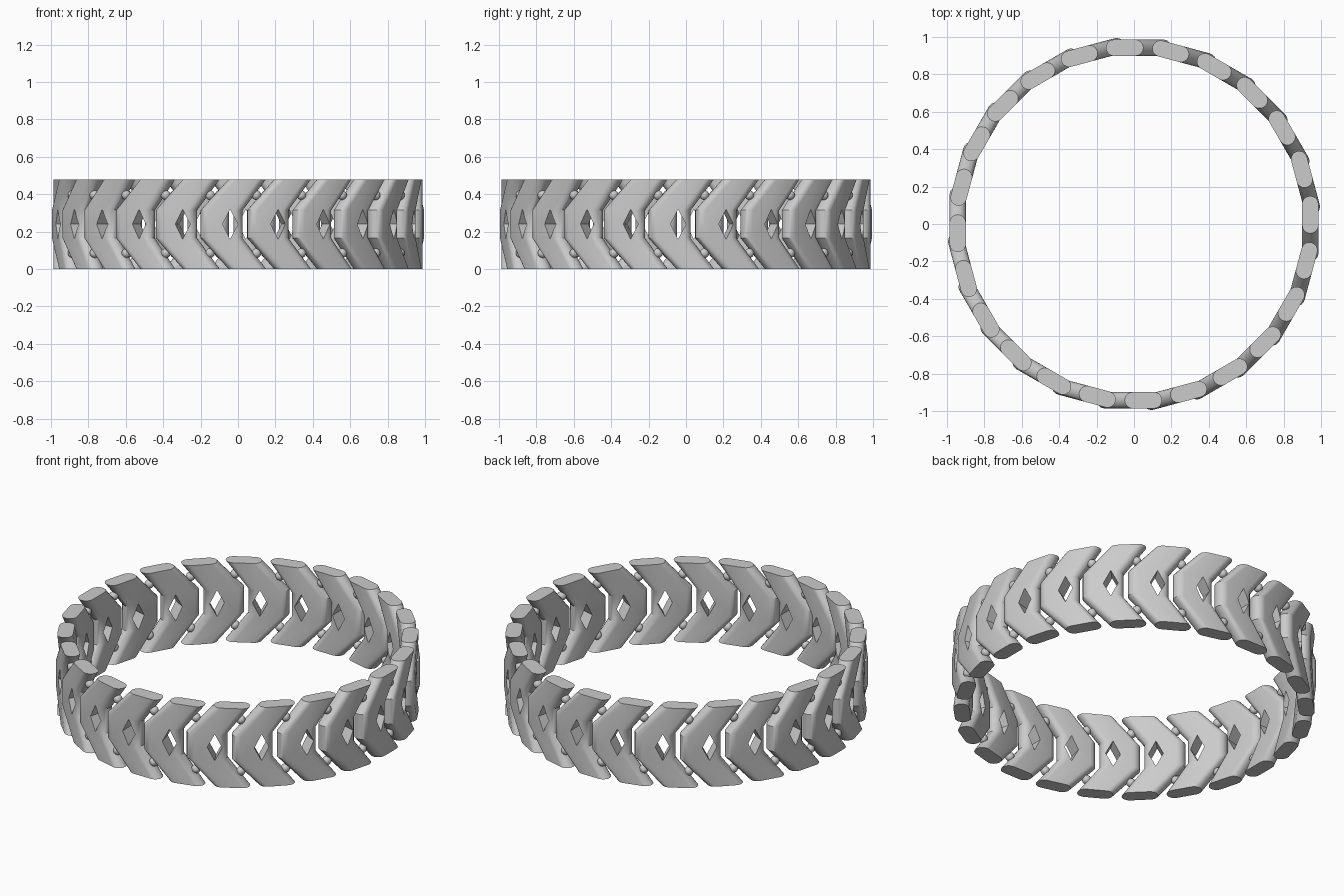
import bpy, bmesh
from math import sin, cos, pi, radians
from mathutils import Vector

cube = bpy.data.objects.get("Cube")
if cube:
    bpy.data.objects.remove(cube)

LINKS = 24
RADIUS = 0.9425      # middle of the band
HALF = 0.0435        # half the band thickness
HEIGHT = 0.48

grey = bpy.data.materials.new("light_grey")
grey.use_nodes = True
colour = (0.6, 0.6, 0.6, 1)
grey.diffuse_color = colour
grey.node_tree.nodes["Principled BSDF"].inputs["Base Color"].default_value = colour


def make_object(name, bm):
    bmesh.ops.recalc_face_normals(bm, faces=bm.faces)
    mesh = bpy.data.meshes.new(name)
    bm.to_mesh(mesh)
    bm.free()
    mesh.materials.append(grey)
    obj = bpy.data.objects.new(name, mesh)
    bpy.context.collection.objects.link(obj)
    return obj


def loft(bm, rings):
    loops = [[bm.verts.new(p) for p in ring] for ring in rings]
    n = len(loops[0])
    for low, high in zip(loops, loops[1:]):
        for i in range(n):
            j = (i + 1) % n
            bm.faces.new((low[i], low[j], high[j], high[i]))
    bm.faces.new(loops[0][::-1])
    bm.faces.new(loops[-1])


def capsule(left, right, z, steps=10):
    """Horizontal section with round ends."""
    ring = []
    for centre, start in ((right - HALF, -pi / 2), (left + HALF, pi / 2)):
        for i in range(steps + 1):
            a = start + pi * i / steps
            ring.append((centre + HALF * cos(a), -RADIUS + HALF * sin(a), z))
    return ring


# Chevron link: blunt tip to the left, matching notch to the right
bm = bmesh.new()
levels = [(-0.05, 0.15, 0), (-0.2, 0.025, 0.165),
          (-0.2, 0.025, HEIGHT - 0.165), (-0.05, 0.15, HEIGHT)]
loft(bm, [capsule(*level) for level in levels])
link = make_object("link", bm)

# Diamond window through the link
bm = bmesh.new()
diamond = [(-0.083, 0), (-0.042, -0.08), (-0.001, 0), (-0.042, 0.08)]
loft(bm, [[(x, y, HEIGHT / 2 + z) for x, z in diamond] for y in (-1.1, -0.8)])
cutter = make_object("window_cutter", bm)

cut = link.modifiers.new("window", 'BOOLEAN')
cut.object = cutter
cut.solver = 'EXACT'
bpy.ops.object.select_all(action='DESELECT')
bpy.context.view_layer.objects.active = link
link.select_set(True)
bpy.ops.object.modifier_apply(modifier=cut.name)
bpy.data.objects.remove(cutter)
bpy.ops.object.shade_smooth_by_angle(angle=radians(30))

# Pair of small pins bridging the gap to the next link
bm = bmesh.new()
for z in (0.085, HEIGHT - 0.085):
    ball = bmesh.ops.create_uvsphere(bm, u_segments=12, v_segments=8, radius=0.026)
    bmesh.ops.translate(bm, verts=ball["verts"], vec=Vector((0.098, -RADIUS, z)))
pins = make_object("pins", bm)
pins.data.shade_smooth()

# Repeat round the ring
for k in range(LINKS):
    for part in (link, pins):
        copy = part if k == 0 else part.copy()
        if k:
            copy.name = f"{part.name}_{k}"
            bpy.context.collection.objects.link(copy)
        copy.rotation_euler.z = 2 * pi * k / LINKS
